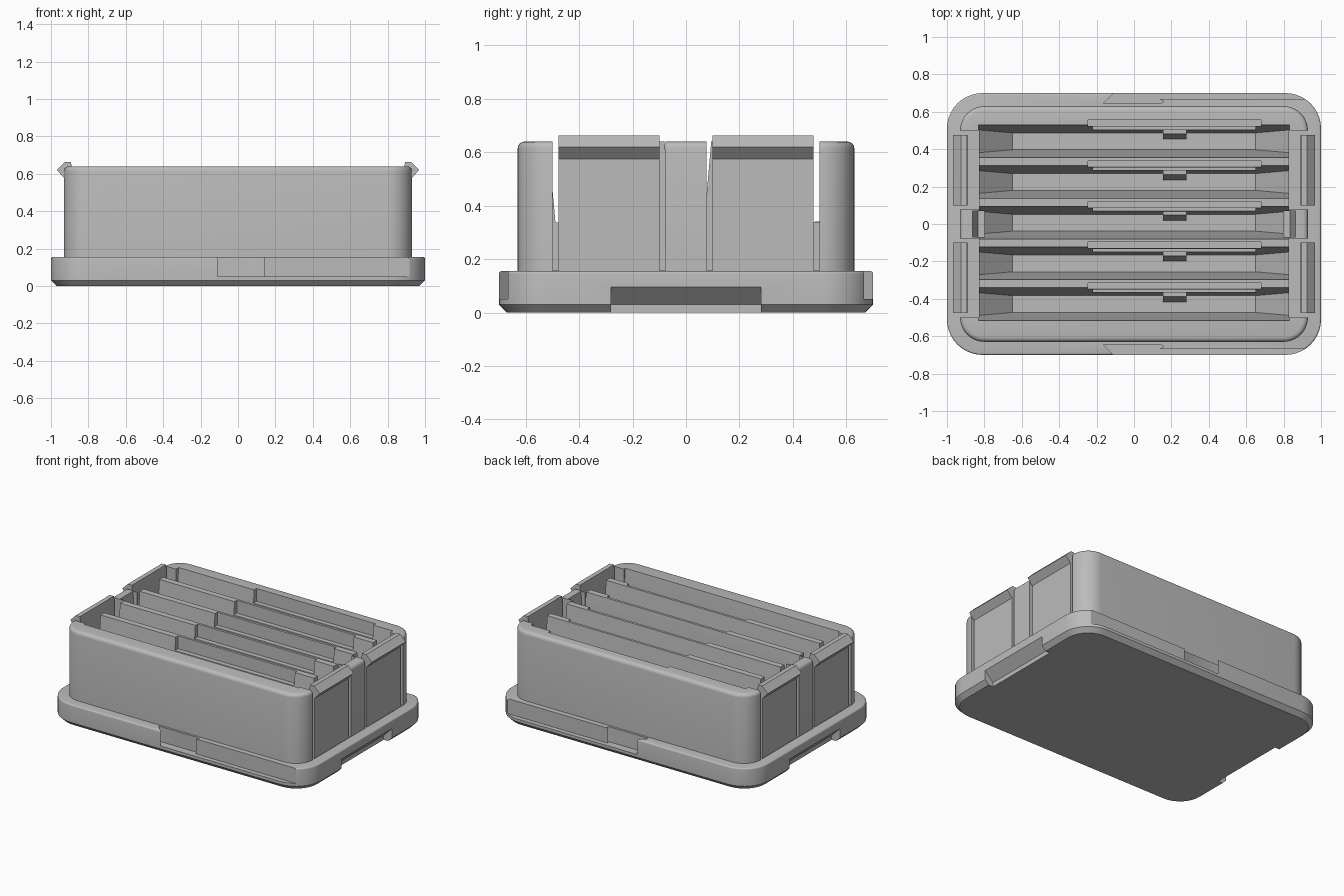
import bpy, bmesh, math

default = bpy.data.objects.get("Cube")
if default:
    bpy.data.objects.remove(default, do_unlink=True)

# One plain grey material
grey = bpy.data.materials.new("plain_grey")
grey.use_nodes = True
COLOUR = (0.5, 0.5, 0.5, 1)
grey.diffuse_color = COLOUR
grey.node_tree.nodes["Principled BSDF"].inputs["Base Color"].default_value = COLOUR


def loft(name, rings):
    """Closed solid skinned through rings that share one point count."""
    bm = bmesh.new()
    loops = [[bm.verts.new(p) for p in ring] for ring in rings]
    n = len(loops[0])
    for low, high in zip(loops, loops[1:]):
        for i in range(n):
            j = (i + 1) % n
            bm.faces.new((low[i], low[j], high[j], high[i]))
    bm.faces.new(loops[0][::-1])
    bm.faces.new(loops[-1])
    bmesh.ops.recalc_face_normals(bm, faces=bm.faces)
    mesh = bpy.data.meshes.new(name)
    bm.to_mesh(mesh)
    bm.free()
    mesh.materials.append(grey)
    ob = bpy.data.objects.new(name, mesh)
    bpy.context.collection.objects.link(ob)
    return ob


def prism(name, points, axis, start, end):
    """Extrude a flat outline along one axis."""
    place = {"x": lambda u, v, t: (t, u, v),
             "y": lambda u, v, t: (u, t, v),
             "z": lambda u, v, t: (u, v, t)}[axis]
    return loft(name, [[place(u, v, t) for u, v in points] for t in (start, end)])


def box(name, x0, x1, y0, y1, z0, z1):
    return prism(name, [(x0, y0), (x1, y0), (x1, y1), (x0, y1)], "z", z0, z1)


def rounded_block(name, hx, hy, radius, layers, steps=10):
    """Rounded rectangle stacked through (height, inset) layers."""
    rings = []
    for z, inset in layers:
        ring = []
        for corner, (sx, sy) in enumerate([(1, 1), (-1, 1), (-1, -1), (1, -1)]):
            for k in range(steps + 1):
                a = (corner + k / steps) * math.pi / 2
                ring.append((sx * (hx - radius) + (radius - inset) * math.cos(a),
                             sy * (hy - radius) + (radius - inset) * math.sin(a), z))
        rings.append(ring)
    return loft(name, rings)


def fillet(top, r, steps=4):
    return [(top - r + r * math.sin(k / steps * math.pi / 2),
             r - r * math.cos(k / steps * math.pi / 2)) for k in range(steps + 1)]


def carve(ob, cutters):
    for c in cutters:
        c.hide_render = True
        mod = ob.modifiers.new("cut", "BOOLEAN")
        mod.operation = "DIFFERENCE"
        mod.solver = "EXACT"
        mod.object = c
    graph = bpy.context.evaluated_depsgraph_get()
    mesh = bpy.data.meshes.new_from_object(ob.evaluated_get(graph))
    ob.modifiers.clear()
    ob.data = mesh
    for c in cutters:
        bpy.data.objects.remove(c, do_unlink=True)


def smooth(ob):
    for p in ob.data.polygons:
        p.use_smooth = True
    ob.data.set_sharp_from_angle(angle=math.radians(30))


# Base flange with chamfered underside
flange = rounded_block("base_flange", 1, 0.7, 0.19,
                       [(0, 0.03), (0.03, 0)] + fillet(0.155, 0.01))
cuts = []
# Dovetail notch and long shallow recess on the front and back edges
for s in (-1, 1):
    outline = [(-0.09, 0.72), (-0.165, 0.645), (0.14, 0.645), (0.16, 0.655),
               (0.14, 0.667), (1.1, 0.667), (1.1, 0.72)]
    cuts.append(prism("edge_cut", [(x, s * y) for x, y in outline], "z", 0.05, 0.3))
    # Finger grip under each end
    grip = [(1.05, 0.145), (0.935, 0.03), (0.935, -0.05), (1.05, -0.05)]
    cuts.append(prism("grip_cut", [(s * x, z) for x, z in grip], "y", -0.28, 0.28))
carve(flange, cuts)
smooth(flange)

# Main body with a softened rim
TOP, FLOOR = 0.64, 0.16
body = rounded_block("slotted_body", 0.93, 0.63, 0.13, [(0.1, 0)] + fillet(TOP, 0.025))
cuts = []
slot_centres = [0.442 - 0.2175 * i for i in range(5)]
for c in slot_centres:
    # Tapered card slot with ramped ends
    rings = []
    for z, hx in ((FLOOR, 0.65), (0.34, 0.832), (0.72, 0.832)):
        hy = 0.045 + 0.0425 * (z - FLOOR) / (TOP - FLOOR)
        rings.append([(-hx, c - hy, z), (hx, c - hy, z), (hx, c + hy, z), (-hx, c + hy, z)])
    cuts.append(loft("slot_cut", rings))
    # Stepped relief in the rib behind each slot
    cuts.append(box("relief_cut", -0.245, 0.68, c, c + 0.113, 0.55, 0.75))
    cuts.append(box("deep_relief_cut", -0.22, 0.65, c, c + 0.078, 0.35, 0.75))

for sx in (-1, 1):
    # Clearance around the end clips
    for sy in (-1, 1):
        cuts.append(box("clip_gap", *sorted((sx * 0.829, sx * 1.1)),
                        *sorted((sy * 0.077, sy * 0.5)), 0.157, 0.8))
    # Sloped relief behind the centre post
    relief = [(0.8, 0.75), (0.873, 0.75), (0.835, 0.25), (0.8, 0.25)]
    cuts.append(prism("post_relief", [(sx * x, z) for x, z in relief], "y", -0.07, 0.07))
carve(body, cuts)
smooth(body)

# Small retaining wedge low on the wall of each slot
for i, c in enumerate(slot_centres):
    wedge = [(c + 0.07, 0.17), (c + 0.012, 0.17), (c + 0.04, 0.34), (c + 0.07, 0.34)]
    prism(f"slot_wedge_{i + 1}", wedge, "x", 0.155, 0.28)

# Hooked spring clips, two at each end
hook = [(0.89, 0.14), (0.928, 0.14), (0.928, 0.575), (0.968, 0.62),
        (0.925, 0.663), (0.893, 0.663), (0.89, 0.64)]
for sx, side in ((-1, "right"), (1, "left")):
    for sy, end in ((-1, "front"), (1, "back")):
        prism(f"{end}_{side}_clip", [(sx * x, z) for x, z in hook], "y",
              sy * 0.1, sy * 0.477)
